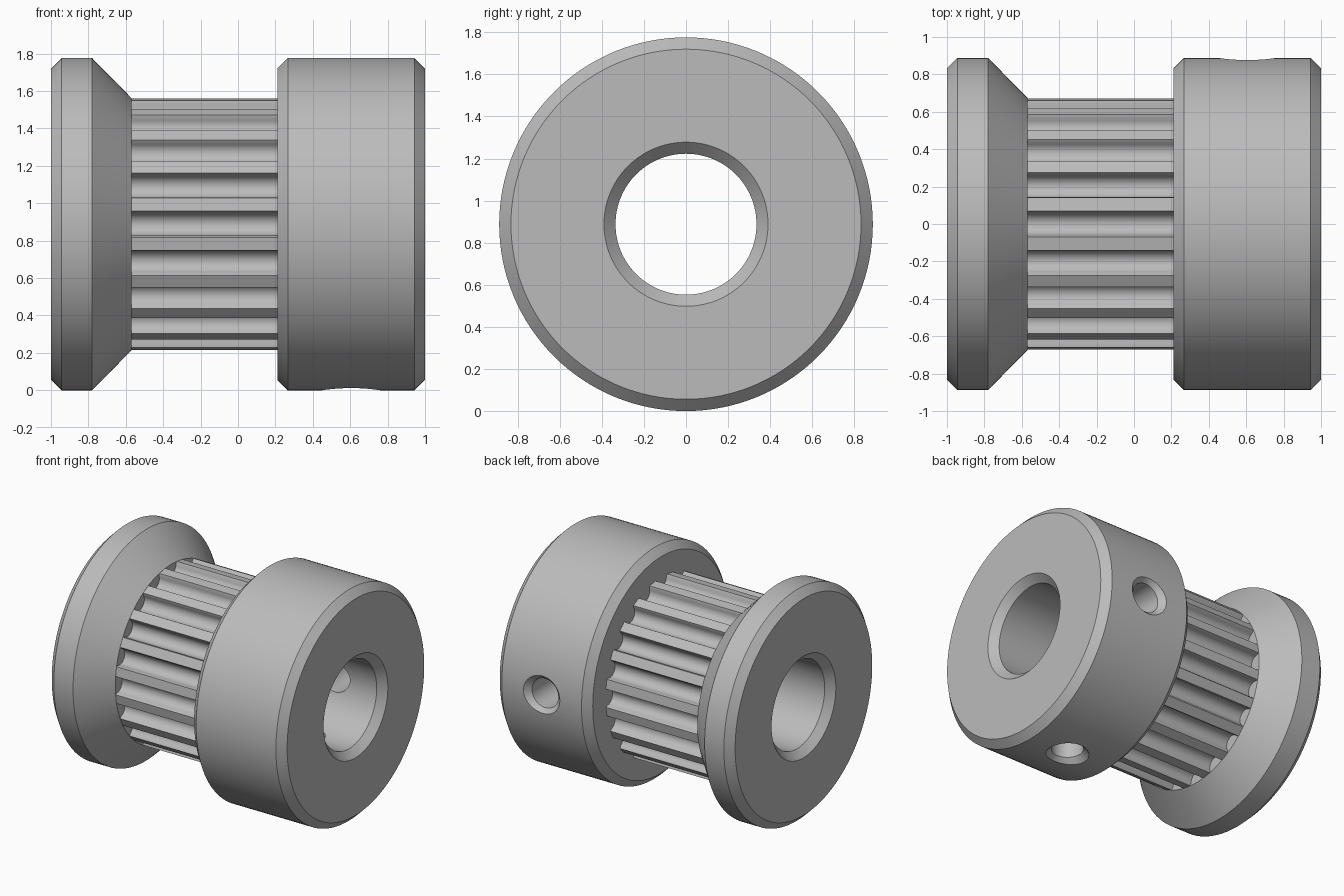
import bpy, bmesh, math
from mathutils import Matrix, Vector

cube = bpy.data.objects.get("Cube")
if cube:
    bpy.data.objects.remove(cube, do_unlink=True)

R = 0.888            # flange radius, also height of the axis
ROOT = 0.592         # groove floor radius
TIP = 0.675          # tooth tip radius
TEETH = 20
HUB_X = 0.605        # set screw position along the axis
X0, X1 = -0.57, 0.21  # ends of the toothed section

steel = bpy.data.materials.new("grey metal")
steel.use_nodes = True
grey = (0.5, 0.5, 0.5, 1)
steel.diffuse_color = grey
steel.node_tree.nodes["Principled BSDF"].inputs["Base Color"].default_value = grey


def make_object(name, bm):
    bmesh.ops.recalc_face_normals(bm, faces=bm.faces)
    mesh = bpy.data.meshes.new(name)
    bm.to_mesh(mesh)
    bm.free()
    mesh.materials.append(steel)
    obj = bpy.data.objects.new(name, mesh)
    bpy.context.collection.objects.link(obj)
    return obj


def lathe(name, profile, steps):
    """Turn a closed outline of (x, radius) points around the x axis."""
    bm = bmesh.new()
    verts = [bm.verts.new((x, 0, r)) for x, r in profile]
    edges = [bm.edges.new((a, b)) for a, b in zip(verts, verts[1:] + verts[:1])]
    bmesh.ops.spin(bm, geom=verts + edges, cent=(0, 0, 0), axis=(1, 0, 0),
                   angle=math.tau, steps=steps, use_merge=False)
    bmesh.ops.remove_doubles(bm, verts=bm.verts, dist=1e-5)
    bmesh.ops.dissolve_degenerate(bm, edges=bm.edges, dist=1e-6)
    return make_object(name, bm)


def smooth(obj):
    bpy.ops.object.select_all(action='DESELECT')
    obj.select_set(True)
    bpy.context.view_layer.objects.active = obj
    bpy.ops.object.shade_smooth_by_angle(angle=math.radians(30))


# Turned body: flange, drum, hub and chamfered bore
rim, bore, mouth, c = 0.832, 0.335, 0.39, 0.056
body = lathe("pulley_body", [
    (-1, mouth), (-1, rim), (-1 + c, R), (-0.78, R), (X0, TIP),
    (X0, ROOT - 0.012), (X1, ROOT - 0.012),
    (X1, rim), (X1 + c, R), (1 - c, R), (1, rim),
    (1, mouth), (1 - c, bore), (-1 + c, bore)], 128)

# Countersunk set screw holes at the back and underneath
for direction in (Vector((0, 1, 0)), Vector((0, 0, -1))):
    cutter = lathe("screw_hole_cutter", [
        (0.1, 0), (0.1, 0.112), (0.845, 0.112), (0.95, 0.217), (0.95, 0)], 40)
    cutter.hide_render = True
    turn = Vector((1, 0, 0)).rotation_difference(direction).to_matrix().to_4x4()
    cutter.data.transform(Matrix.Translation((HUB_X, 0, 0)) @ turn)
    mod = body.modifiers.new("screw_hole", 'BOOLEAN')
    mod.operation = 'DIFFERENCE'
    mod.solver = 'EXACT'
    mod.object = cutter
    bpy.context.view_layer.objects.active = body
    bpy.ops.object.modifier_apply(modifier=mod.name)
    bpy.data.objects.remove(cutter, do_unlink=True)

# Toothed ring: round grooves with slightly flared mouths
gr = 0.0616
centre = ROOT + gr
groove = [(-0.07, math.sqrt(TIP ** 2 - 0.07 ** 2))]
for i in range(13):
    a = math.pi * (1 + i / 12)
    groove.append((gr * math.cos(a), centre + gr * math.sin(a)))
groove.append((0.07, groove[0][1]))

bm = bmesh.new()
ring = []
for t in range(TEETH):
    spin = Matrix.Rotation(-math.tau * t / TEETH, 3, 'X')
    for side, radial in groove:
        ring.append(spin @ Vector((0, side, radial)))
ends = [[bm.verts.new((x, p.y, p.z)) for p in ring] for x in (X0, X1)]
n = len(ring)
for i in range(n):
    j = (i + 1) % n
    bm.faces.new((ends[0][i], ends[0][j], ends[1][j], ends[1][i]))
teeth = make_object("belt_teeth", bm)

# Stand the pulley on the ground
for obj in (body, teeth):
    obj.data.transform(Matrix.Translation((0, 0, R)))
    smooth(obj)
